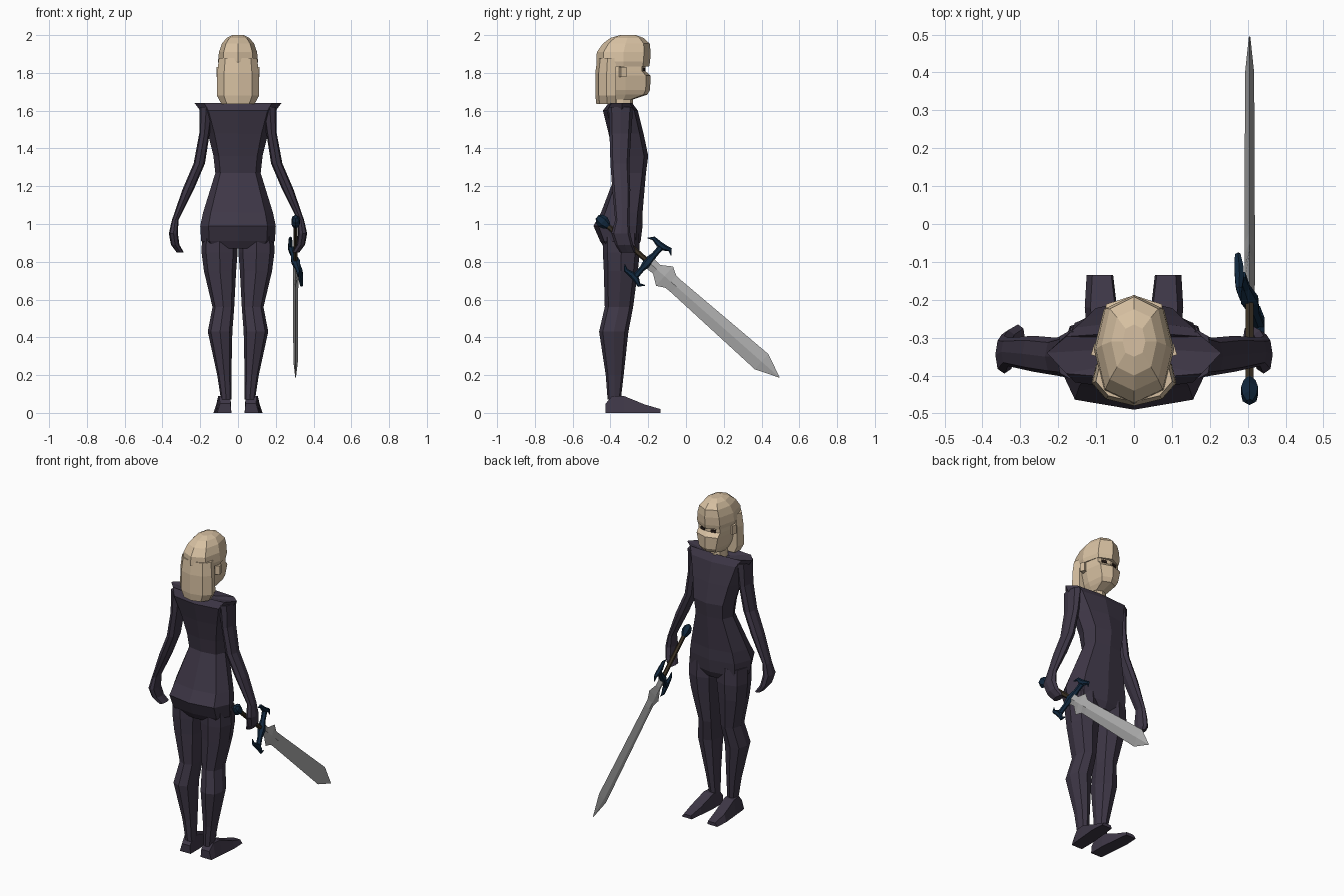
import bpy, bmesh
from mathutils import Vector, Matrix

if "Cube" in bpy.data.objects:
    bpy.data.objects.remove(bpy.data.objects["Cube"])


def material(name, r, g, b):
    m = bpy.data.materials.new(name)
    m.use_nodes = True
    m.diffuse_color = (r, g, b, 1)
    m.node_tree.nodes["Principled BSDF"].inputs["Base Color"].default_value = (r, g, b, 1)
    return m


suit = material("dark violet cloth", .048, .038, .062)
tan = material("blond tan", .68, .53, .36)
dark = material("dark eye", .02, .012, .01)
steel = material("steel grey", .42, .42, .42)
blue = material("deep blue metal", .006, .022, .05)
leather = material("brown leather", .045, .032, .018)


def loft(name, rings, mat):
    """Skin a list of equal sized rings and cap both ends."""
    bm = bmesh.new()
    rows = [[bm.verts.new(p) for p in r] for r in rings]
    n = len(rows[0])
    for a, b in zip(rows, rows[1:]):
        for i in range(n):
            j = (i + 1) % n
            bm.faces.new((a[i], a[j], b[j], b[i]))
    bm.faces.new(rows[0])
    bm.faces.new(rows[-1])
    bmesh.ops.recalc_face_normals(bm, faces=bm.faces)
    me = bpy.data.meshes.new(name)
    bm.to_mesh(me)
    bm.free()
    me.materials.append(mat)
    ob = bpy.data.objects.new(name, me)
    bpy.context.collection.objects.link(ob)
    return ob


def ring(z, x0, x1, y0, y1, ym=None, k=.75):
    """Eight sided level section from its bounds; ym is where it is widest."""
    cx, hx = (x0 + x1) / 2, (x1 - x0) / 2
    ym = (y0 + y1) / 2 if ym is None else ym
    pts = []
    for a, b in ((1, 0), (k, k), (0, 1), (-k, k), (-1, 0), (-k, -k), (0, -1), (k, -k)):
        pts.append((cx + a * hx, ym + b * ((y1 - ym) if b > 0 else (ym - y0)), z))
    return pts


def body(name, rows, mat, k=.75):
    return loft(name, [ring(z, -w, w, y0, y1, ym, k) for z, w, y0, y1, ym in rows], mat)


def pair(name, rings, mat):
    for side, s in (("left", 1), ("right", -1)):
        loft(side + "_" + name, [[(s * x, y, z) for x, y, z in r] for r in rings], mat)


# Torso, with hips and raised shoulders
body("torso", [
    (.87, .16, -.43, -.26, -.35), (.91, .195, -.455, -.24, -.36),
    (.99, .2, -.49, -.23, -.37), (1.06, .185, -.45, -.23, -.35),
    (1.27, .12, -.37, -.212, -.3), (1.36, .13, -.385, -.2, -.3),
    (1.48, .16, -.41, -.225, -.32), (1.6, .2, -.44, -.255, -.34),
    (1.64, .23, -.41, -.285, -.34), (1.61, .06, -.38, -.29, -.33)], suit, .78)

# Legs and feet
pair("leg", [ring(*r) for r in (
    (.95, .005, .19, -.44, -.25), (.85, .002, .193, -.44, -.245),
    (.75, .01, .18, -.435, -.255), (.56, .02, .135, -.43, -.28),
    (.43, .03, .16, -.46, -.305), (.2, .035, .11, -.425, -.33),
    (.07, .035, .09, -.415, -.345))], suit)
pair("foot", [[(x0, y, 0), (x1, y, 0), (x1 - .015, y, h), (x0 + .005, y, h)] for y, x0, x1, h in (
    (-.425, .035, .11, .05), (-.39, .035, .115, .09), (-.33, .035, .12, .09),
    (-.22, .045, .13, .045), (-.135, .055, .125, .02))], suit)

# Arms with closed hands
pair("arm", [ring(*r) for r in (
    (1.62, .13, .205, -.41, -.28), (1.48, .15, .205, -.405, -.29),
    (1.32, .175, .235, -.4, -.3), (1.18, .235, .295, -.39, -.295),
    (1.02, .315, .35, -.375, -.3), (.95, .318, .366, -.395, -.295),
    (.89, .31, .355, -.375, -.28), (.85, .287, .325, -.35, -.265))], suit)

# Neck and face
body("neck", [(1.58, .045, -.39, -.28, -.335), (1.72, .045, -.37, -.28, -.33)], tan)
body("face", [
    (1.66, .045, -.38, -.28, -.33), (1.685, .06, -.4, -.205, -.32),
    (1.71, .072, -.42, -.19, -.32), (1.785, .09, -.43, -.188, -.32),
    (1.81, .092, -.43, -.215, -.32), (1.86, .09, -.43, -.215, -.32)], tan, .82)

# Hair: cap with fringe, and straight curtain down the back
body("hair_cap", [
    (1.835, .1, -.47, -.195, -.33), (1.86, .106, -.475, -.19, -.33),
    (1.91, .101, -.472, -.187, -.33), (1.955, .085, -.44, -.192, -.32),
    (1.985, .06, -.4, -.225, -.31), (2.0, .03, -.35, -.265, -.31)], tan)
half = [(.1, -.37), (.112, -.42), (.075, -.462), (0, -.48)]
outline = half + [(-x, y) for x, y in half[2::-1]]
loft("hair_back", [[(x * s, -.375 + (y + .375) * d, z) for x, y in outline] for z, s, d in (
    (1.635, .78, .95), (1.68, 1, 1), (1.8, .98, 1), (1.88, .9, .9))], tan)


def box(name, centre, size, mat, turn=0):
    x, y, z = (v / 2 for v in size)
    rows = [[(-x, -y, h), (x, -y, h), (x, y, h), (-x, y, h)] for h in (-z, z)]
    ob = loft(name, rows, mat)
    ob.matrix_world = Matrix.Translation(centre) @ Matrix.Rotation(turn, 4, 'Z')


# Eyes and ears
for side, s in (("left", 1), ("right", -1)):
    box(side + "_eye", (s * .037, -.223, 1.818), (.032, .009, .016), dark, -s * .22)
    box(side + "_ear", (s * .095, -.335, 1.805), (.03, .03, .055), tan, s * .3)

# Sword frame: u runs to the tip, v lies across the blade
ORIGIN = Vector((.305, -.2, .8))
U = Vector((0, .75, -.661))
V = Vector((0, .661, .75))
X = Vector((1, 0, 0))


def sword_part(name, sections, mat, sides=6, lean=0):
    """Sweep an n-gon along (u, v, half width, half thickness) sections."""
    circle = [Matrix.Rotation(6.28319 * i / sides, 2) @ Vector((1, 0)) for i in range(sides)]
    path = [Vector(s[:2]) for s in sections]
    rings = []
    for i, (u, v, w, t) in enumerate(sections):
        d = (path[min(i + 1, len(path) - 1)] - path[max(i - 1, 0)]).normalized()
        across = V * d.x - U * d.y
        c = ORIGIN + U * u + V * v - X * (lean * v)
        rings.append([c + across * (p.x * w) + X * (p.y * t) for p in circle])
    return loft(name, rings, mat)


sword_part("blade", [(u, 0, w, t) for u, w, t in (
    (0, .034, .012), (.06, .03, .014), (.115, .068, .014), (.16, .043, .014),
    (.2, .042, .014), (.8, .054, .012), (.925, .002, .002))], steel, 4)
sword_part("grip", [(u, 0, .014, .012) for u in (-.3, -.15, 0)], leather)
sword_part("pommel", [(u, 0, w, w * .75) for u, w in (
    (-.36, .012), (-.345, .028), (-.32, .034), (-.295, .025), (-.28, .014))], blue)
sword_part("guard_bar", [(0, v, w, w) for v, w in (
    (-.1, .016), (-.05, .015), (0, .026), (.05, .015), (.1, .016))], blue, 6, .25)
for side, s in (("upper", 1), ("lower", -1)):
    sword_part(side + "_guard_hook", [(u, s * v, w, w * .8) for u, v, w in (
        (-.085, .092, .002), (-.06, .112, .011), (-.02, .108, .017),
        (.015, .112, .017), (.045, .125, .011), (.07, .105, .002))], blue, 6, .25)
